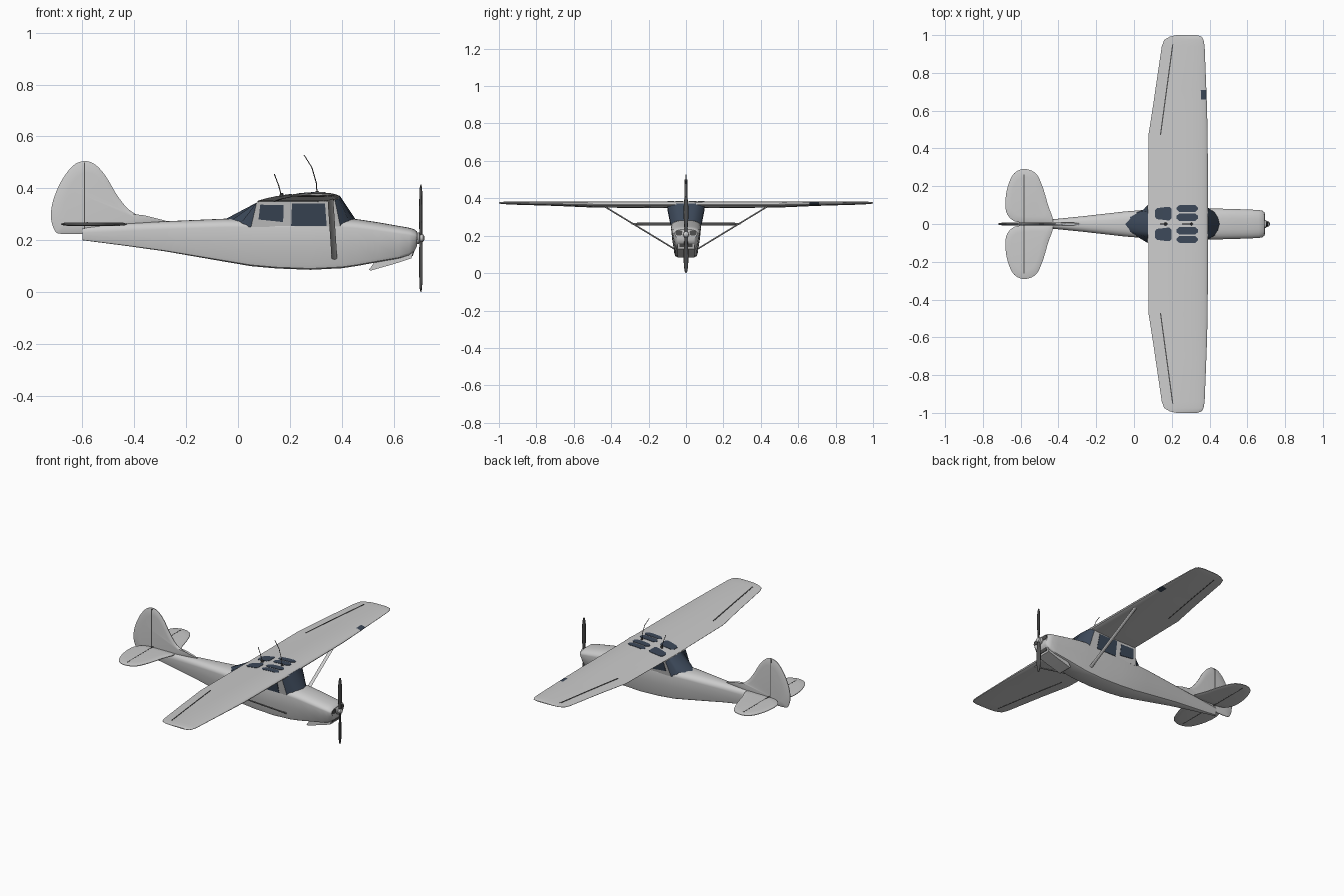
import bpy, bmesh, math
from mathutils import Vector

if "Cube" in bpy.data.objects:
    bpy.data.objects.remove(bpy.data.objects["Cube"])

def mat(name, col):
    m = bpy.data.materials.new(name)
    m.diffuse_color = (*col, 1)
    m.use_nodes = True
    m.node_tree.nodes["Principled BSDF"].inputs["Base Color"].default_value = m.diffuse_color
    return m

GREY = mat("light_grey_paint", (0.60, 0.60, 0.60))
GLASS = mat("dark_blue_glass", (0.045, 0.065, 0.10))
DARK = mat("dark_grey", (0.08, 0.08, 0.08))

def make(name, verts, faces, mats, rule=None, angle=35):
    bm = bmesh.new()
    vs = [bm.verts.new(v) for v in verts]
    for f in faces:
        bm.faces.new([vs[i] for i in f])
    bmesh.ops.remove_doubles(bm, verts=bm.verts, dist=1e-5)
    bmesh.ops.recalc_face_normals(bm, faces=bm.faces)
    if rule:
        for f in bm.faces:
            f.material_index = rule(f.calc_center_median())
    me = bpy.data.meshes.new(name)
    bm.to_mesh(me)
    bm.free()
    ob = bpy.data.objects.new(name, me)
    bpy.context.collection.objects.link(ob)
    for m in mats:
        me.materials.append(m)
    bpy.ops.object.select_all(action='DESELECT')
    ob.select_set(True)
    bpy.context.view_layer.objects.active = ob
    bpy.ops.object.shade_smooth_by_angle(angle=math.radians(angle))
    return ob

def loft(name, rings, mats, rule=None, angle=35):
    n = len(rings[0])
    verts = [p for r in rings for p in r]
    faces = [(i*n+j, i*n+(j+1) % n, (i+1)*n+(j+1) % n, (i+1)*n+j)
             for i in range(len(rings)-1) for j in range(n)]
    faces += [tuple(range(n)), tuple(range(len(verts)-n, len(verts)))]
    return make(name, verts, faces, mats, rule, angle)

def lerp_table(t, v):
    """Linear interpolation of rows keyed by their first entry."""
    for a, b in zip(t, t[1:]):
        if v <= b[0]:
            break
    k = (v-a[0])/(b[0]-a[0])
    return [p+(q-p)*k for p, q in zip(a, b)][1:]

def smooth_outline(pts, steps=5):
    out, n = [], len(pts)
    for i in range(n):
        a, b, c, d = (Vector(pts[(i+k) % n]) for k in (-1, 0, 1, 2))
        for s in range(steps):
            t = s/steps
            out.append(0.5*(2*b+(c-a)*t+(2*a-5*b+4*c-d)*t*t+(3*b-a-3*c+d)*t**3))
    return out

def blade(name, pts, half, place, m):
    """Thin surface from an outline, thin at the rim and thicker inside."""
    o = smooth_outline(pts)
    c = sum(o, Vector((0, 0)))/len(o)
    ring = lambda k, w: [place(*(c+(p-c)*k), w) for p in o]
    return loft(name, [ring(.72, -half), ring(.9, -half*.8), ring(1, -half*.25), ring(1, half*.25),
                       ring(.9, half*.8), ring(.72, half)], [m], None, 50)

def box(name, lo, hi, m):
    r = lambda x: [(x, lo[1], lo[2]), (x, hi[1], lo[2]), (x, hi[1], hi[2]), (x, lo[1], hi[2])]
    return loft(name, [r(lo[0]), r(hi[0])], [m])

# Fuselage: x, bottom z, shoulder z, top z, bottom half width, shoulder half width
stations = [(-.60, .200, .228, .250, .006, .010), (-.43, .178, .235, .264, .018, .025),
            (-.28, .157, .242, .273, .030, .040), (-.05, .117, .250, .283, .048, .066),
            (.05, .100, .250, .284, .055, .074), (.15, .091, .250, .284, .058, .079),
            (.28, .086, .250, .284, .060, .080), (.40, .092, .250, .286, .060, .081),
            (.46, .101, .246, .281, .060, .081), (.54, .116, .236, .269, .058, .079),
            (.62, .130, .225, .255, .055, .076), (.66, .142, .220, .248, .053, .074),
            (.68, .158, .215, .242, .048, .070), (.69, .178, .212, .234, .040, .062)]
rings = []
for x, zb, zs, zt, wb, w in stations:
    h = zs-zb
    half = [(wb*.82, zb), (wb*.96, zb+h*.03), (wb+(w-wb)*.12, zb+h*.12), (wb+(w-wb)*.65, zb+h*.55)]
    for k in range(6):
        a = math.pi/2*k/6
        half.append((w*math.cos(a)**.75, zs+(zt-zs)*math.sin(a)))
    rings.append([(x, y, z) for y, z in half] + [(x, 0, zt)] + [(x, -y, z) for y, z in half[::-1]])
loft("fuselage", rings, [GREY])

# Cabin with wrap-around windscreen and rear glass
low = [(.455, 0, .278), (.449, .03, .274), (.432, .058, .264), (.395, .080, .25),
       (.05, .076, .25), (.005, .060, .258), (-.035, .036, .27), (-.055, 0, .278)]
high = [(.392, 0, .372), (.390, .05, .371), (.386, .082, .368), (.372, .1, .362),
        (.072, .1, .346), (.073, .07, .346), (.074, .04, .346), (.074, 0, .346)]
full = lambda p: p + [(x, -y, z) for x, y, z in p[-2:0:-1]]
loft("cabin", [full(low), full(high)], [GREY, GLASS],
     lambda c: 1 if (c.x > .38 or c.x < .066) and c.z < .34 else 0)

# Side windows as thin plates on the sloping cabin sides
for s, side in ((1, "left"), (-1, "right")):
    for nm, o in (("front", [(.205, .254), (.342, .254), (.335, .342), (.208, .342)]),
                  ("rear", [(.079, .280), (.174, .270), (.176, .335), (.086, .337)])):
        y = lambda z, d: s*(.0785+(z-.25)*.2+d)
        loft(f"{side}_{nm}_window", [[(x, y(z, d), z) for x, z in o] for d in (-.005, .003)], [GLASS])

# Wing: y, trailing x, leading x, leading z, trailing z, thickness
plan = [(0, .075, .392, .366, .348, .035), (.48, .078, .390, .367, .352, .030),
        (.66, .106, .385, .370, .360, .022), (.71, .113, .383, .371, .362, .020),
        (.94, .147, .374, .374, .369, .014), (.975, .160, .368, .375, .371, .011),
        (.992, .190, .358, .375, .373, .008), (1.0, .225, .335, .375, .375, .003)]

def wing_z(x, y, up):
    xt, xl, zl, zt, t = lerp_table(plan, abs(y))
    c = min(1, max(0, (xl-x)/(xl-xt)))
    th = 5*t*(.2969*math.sqrt(c)-.126*c-.3516*c*c+.2843*c**3-.1036*c**4)+.0008
    return zl+(zt-zl)*c+t*.16*4*c*(1-c)+up*th

cs = [0, .012, .035, .07, .11, .18, .27, .38, .5, .62, .74, .86, .95, 1]
rings = []
ys = [-p[0] for p in plan[:0:-1]] + [p[0] for p in plan]
for y in ys:
    xt, xl = lerp_table(plan, abs(y))[:2]
    xs = [xl+(xt-xl)*c for c in cs]
    rings.append([(x, y, wing_z(x, y, 1)) for x in xs] +
                 [(x, y, wing_z(x, y, -1)) for x in xs[:0:-1]])
# landing light is the leading edge of one wing panel
loft("wing", rings, [GREY, GLASS], lambda c: 1 if .66 < c.y < .71 and c.x > .354 else 0)

def wing_strip(name, a, b, wa, wb, axis, m, through=False):
    """Thin plate following the wing skin from a to b."""
    rs = []
    for i in range(9):
        k = i/8
        p = Vector(a).lerp(Vector(b), k)
        w = wa+(wb-wa)*k
        if not through:
            w -= .012*max(0, abs(2*k-1)-.74)/.26
        d = Vector((w, 0)) if axis == 'x' else Vector((0, w))
        l, r = p-d, p+d
        zl, zr = wing_z(l.x, l.y, 1)+.002, wing_z(r.x, r.y, 1)+.002
        bl, br = ((wing_z(q.x, q.y, -1)-.001) if through else wing_z(q.x, q.y, 1)-.004 for q in (l, r))
        rs.append([(l.x, l.y, zl), (r.x, r.y, zr), (r.x, r.y, br), (l.x, l.y, bl)])
    loft(name, rs, [m])

for s, side in ((1, "left"), (-1, "right")):
    # Skylights and aileron gaps
    wing_strip(side+"_rear_skylight", (.11, s*.055), (.198, s*.055), .028, .038, 'y', GLASS)
    wing_strip(side+"_outer_skylight", (.226, s*.082), (.338, s*.082), .018, .018, 'y', GLASS)
    wing_strip(side+"_inner_skylight", (.226, s*.036), (.338, s*.036), .020, .020, 'y', GLASS)
    wing_strip(side+"_aileron_gap", (.14, s*.47), (.205, s*.95), .003, .003, 'x', DARK, True)
    # Wing strut with a streamlined section
    o = [(math.cos(a)*.011, math.sin(a)*.005) for a in (math.pi*k/5 for k in range(10))]
    loft(side+"_wing_strut", [[(x+u, s*y, z+v) for u, v in o]
                              for x, y, z in ((.372, .055, .125), (.356, .445, .362))], [GREY])
    # Tailplane half
    blade(side+"_tailplane", [(-.43, .012), (-.455, .10), (-.485, .20), (-.52, .268), (-.58, .291), (-.635, .268),
                              (-.668, .20), (-.681, .12), (-.675, .06), (-.645, .022), (-.60, .008), (-.5, .004)],
          .007, lambda u, v, w, s=s: (u, s*v, .262+w), GREY)
    # Engine air intake
    o = smooth_outline([(.022, .204), (.052, .204), (.052, .226), (.022, .226)], 4)
    loft(side+"_air_intake", [[(x, s*p.x, p.y) for p in o] for x in (.684, .6925)], [DARK])

box("elevator_hinge", (-.584, -.262, .2545), (-.579, .262, .2695), DARK)

# Fin and rudder
blade("fin_and_rudder", [(-.28, .272), (-.36, .286), (-.42, .318), (-.465, .372), (-.51, .447), (-.55, .491),
                         (-.59, .505), (-.635, .488), (-.68, .43), (-.712, .355), (-.721, .29), (-.708, .24),
                         (-.685, .225), (-.60, .225), (-.45, .24)],
      .008, lambda u, v, w: (u, w, v), GREY)
box("rudder_hinge", (-.594, -.0085, .235), (-.589, .0085, .500), DARK)

# Chin scoop and cowl flap under the engine
prof = [(.505, .086), (.512, .083), (.60, .108), (.668, .130), (.685, .185), (.60, .16), (.525, .115)]
loft("chin_scoop", [[(x, y, z) for x, z in prof] for y in (-.045, .045)], [GREY])
loft("chin_inlet", [[(x+d, y, z) for y, z, x in ((-.034, .14, .671), (.034, .14, .671), (.034, .165, .679),
                     (-.034, .165, .679))] for d in (-.004, .003)], [DARK])

# Propeller hub and blades
hub = [(.68, .022), (.698, .022), (.702, .015), (.714, .014), (.719, .006)]
loft("propeller_hub", [[(x, r*math.cos(a), .208+r*math.sin(a)) for a in (math.pi*k/8 for k in range(16))]
                       for x, r in hub], [GREY])
for s, nm in ((1, "upper"), (-1, "lower")):
    blade(nm+"_propeller_blade", [(-.006, .005), (.006, .005), (.010, .05), (.013, .11), (.011, .17), (.005, .203),
                                  (-.005, .203), (-.011, .17), (-.013, .11), (-.010, .05)],
          .005, lambda u, v, w, s=s: (.705+w+u*s*.3*(1-v*3), u, .208+s*v), DARK)

# Whip antennas
for nm, pts in (("rear_antenna", [(.168, .368), (.157, .41), (.14, .455)]),
                ("front_antenna", [(.305, .375), (.302, .42), (.285, .48), (.255, .528)])):
    loft(nm, [[(x+.002*math.cos(a), .002*math.sin(a), z) for a in (math.pi*k/3 for k in range(6))]
              for x, z in pts], [DARK])
    x, z = pts[0]
    loft(nm+"_base", [[(x+r*math.cos(a), r*math.sin(a), z+h) for a in (math.pi*k/5 for k in range(10))]
                      for r, h in ((.009, 0), (.006, .014))], [DARK])
